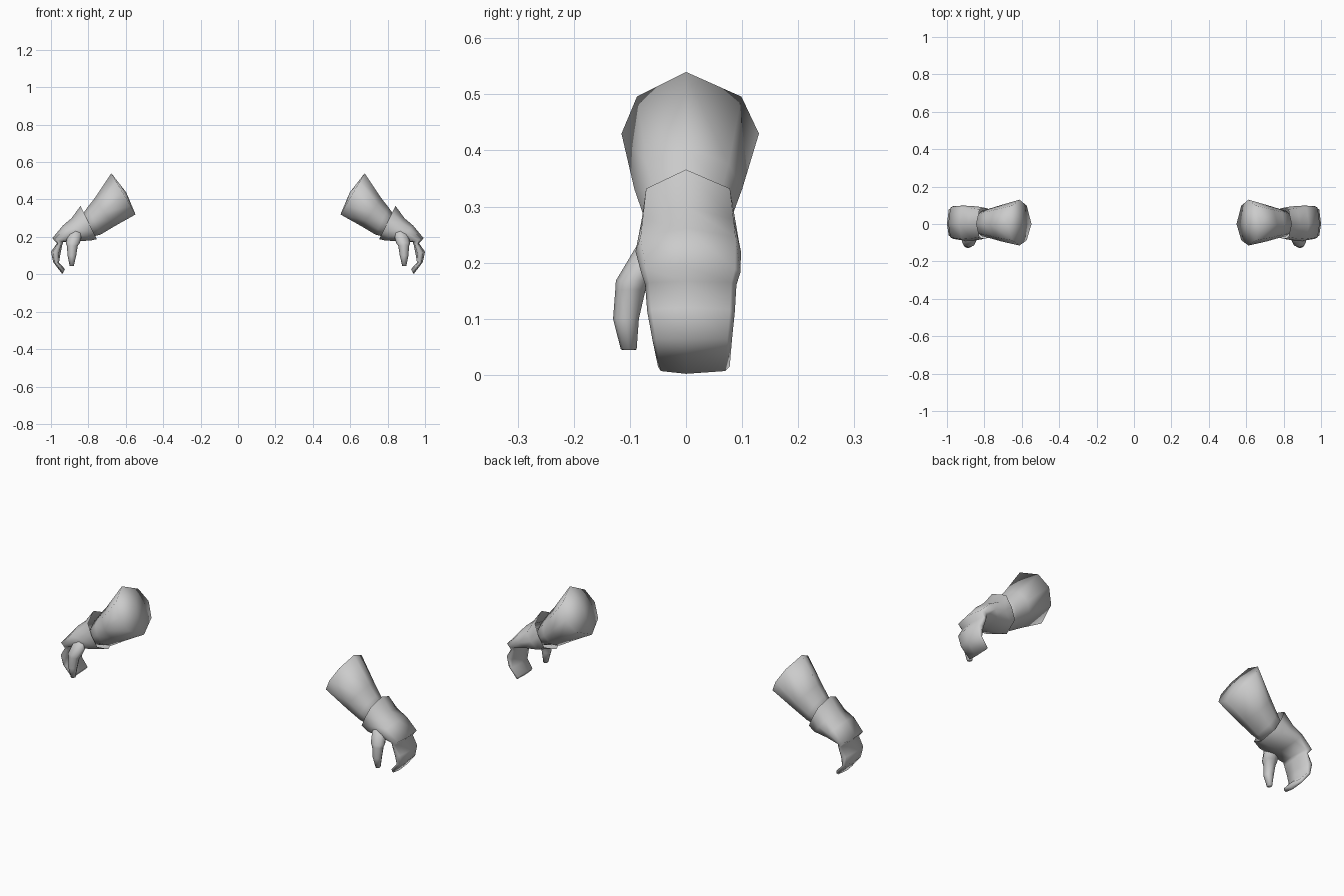
import bpy, bmesh, math

if "Cube" in bpy.data.objects:
    bpy.data.objects.remove(bpy.data.objects["Cube"])

grey = bpy.data.materials.new("light_grey")
grey.diffuse_color = (0.6, 0.6, 0.6, 1)
grey.use_nodes = True
grey.node_tree.nodes["Principled BSDF"].inputs["Base Color"].default_value = grey.diffuse_color


def loft(name, rings, cap_start=None, cap_end=None):
    """Skin a list of closed rings, cap the ends with a fan, mirror across x."""
    bm = bmesh.new()
    rows = [[bm.verts.new(p) for p in r] for r in rings]
    n = len(rows[0])
    for a, b in zip(rows, rows[1:]):
        for i in range(n):
            j = (i + 1) % n
            bm.faces.new((a[i], a[j], b[j], b[i]))
    for row, tip in ((rows[0], cap_start), (rows[-1], cap_end)):
        if tip:
            c = bm.verts.new(tip)
            for i in range(n):
                bm.faces.new((row[i], row[(i + 1) % n], c))
    bmesh.ops.recalc_face_normals(bm, faces=bm.faces)
    for f in bm.faces:
        f.smooth = True
    me = bpy.data.meshes.new(name)
    bm.to_mesh(me)
    bm.free()
    me.materials.append(grey)
    ob = bpy.data.objects.new(name, me)
    bpy.context.collection.objects.link(ob)
    mod = ob.modifiers.new("mirror", 'MIRROR')
    mod.use_mirror_merge = False
    return ob


def section(top, bot, front, back, wide, along):
    """Eight-sided slice from its top and bottom (x, z) and its y limits."""
    pts = []
    for s, w in ((1, 0), (along, wide), (0, 1), (-along, wide),
                 (-1, 0), (-along, -wide), (0, -1), (along, -wide)):
        t = (1 - s) / 2
        y = w * back if w > 0 else -w * front
        pts.append((top[0] + (bot[0] - top[0]) * t, y,
                    top[1] + (bot[1] - top[1]) * t))
    return pts


# Flared sleeve, closed at its wide end
sleeve = [
    ((.677, .54), (.548, .32), -.115, .13),
    ((.767, .406), (.662, .256), -.092, .10),
    ((.805, .358), (.735, .212), -.076, .083),
    ((.845, .30), (.785, .20), -.065, .07),
]
loft("sleeve", [section(*s, .76, .6) for s in sleeve],
     cap_start=(.597, 0, .437), cap_end=(.82, 0, .25))

# Glove: open pointed cuff, back of the hand, then a curled finger block
glove = [
    ((.842, .366), (.755, .188), -.079, .087),
    ((.89, .30), (.79, .18), -.086, .094),
    ((.935, .262), (.87, .178), -.09, .098),
    ((.993, .193), (.935, .172), -.08, .097),
    ((.968, .167), (.94, .155), -.073, .09),
    ((1.0, .12), (.95, .105), -.069, .087),
    ((.988, .065), (.957, .062), -.06, .082),
    ((.94, .002), (.925, .028), -.05, .078),
]
loft("glove", [section(*s, .9, .62) for s in glove],
     cap_end=(.932, 0, .013))

# Thumb with a flared knuckle: centre x, y, z and radii
thumb = [
    (.865, -.05, .24, .038, .032),
    (.883, -.094, .168, .038, .031),
    (.886, -.099, .152, .029, .027),
    (.888, -.107, .10, .023, .023),
    (.889, -.102, .045, .011, .014),
]
loft("thumb", [[(x + rx * math.cos(k * math.pi / 4),
                 y + ry * math.sin(k * math.pi / 4), z) for k in range(8)]
               for x, y, z, rx, ry in thumb],
     cap_start=(.865, -.05, .245), cap_end=(.889, -.102, .044))
